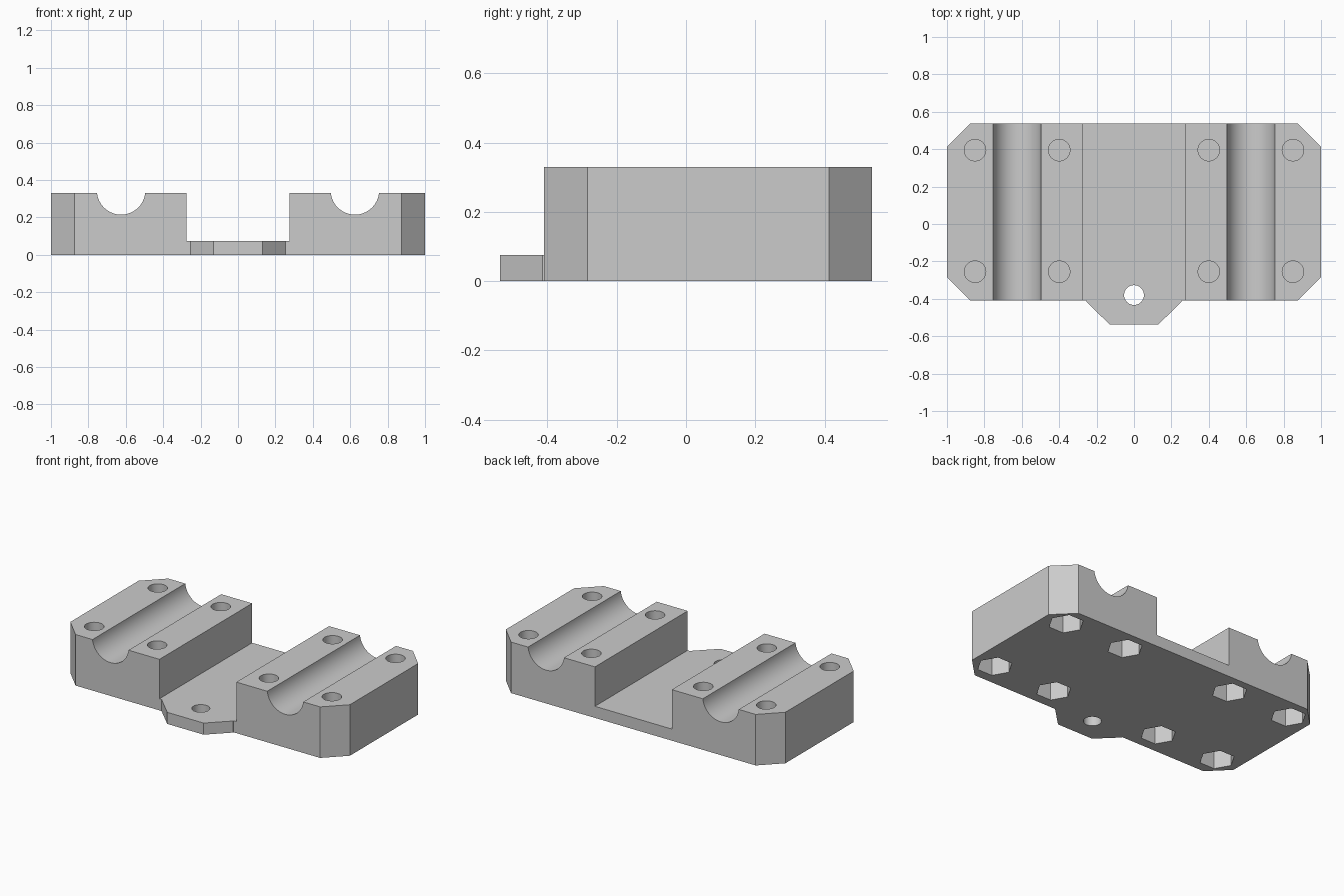
import bpy, bmesh
from math import sin, cos, pi, asin
from mathutils import Vector, Matrix

if "Cube" in bpy.data.objects:
    bpy.data.objects.remove(bpy.data.objects["Cube"], do_unlink=True)

HEIGHT, FLOOR, CHAMFER = 0.33, 0.075, 0.125
FRONT, BACK, TAB_FRONT = -0.41, 0.5375, -0.5375
CHANNEL = 0.275
GROOVE_X, GROOVE_R, GROOVE_Z = 0.625, 0.1295, 0.3445

# Single grey plastic
grey = bpy.data.materials.new("grey_plastic")
grey.use_nodes = True
colour = (0.6, 0.6, 0.6, 1)
grey.diffuse_color = colour
grey.node_tree.nodes["Principled BSDF"].inputs["Base Color"].default_value = colour


def make_object(name, bm):
    bmesh.ops.recalc_face_normals(bm, faces=bm.faces)
    mesh = bpy.data.meshes.new(name)
    bm.to_mesh(mesh)
    bm.free()
    mesh.materials.append(grey)
    obj = bpy.data.objects.new(name, mesh)
    bpy.context.collection.objects.link(obj)
    return obj


def prism(points, direction):
    """Extrude a closed outline along a direction."""
    bm = bmesh.new()
    face = bm.faces.new([bm.verts.new(p) for p in points])
    out = bmesh.ops.extrude_face_region(bm, geom=[face], use_keep_orig=True)
    verts = [g for g in out["geom"] if isinstance(g, bmesh.types.BMVert)]
    bmesh.ops.translate(bm, verts=verts, vec=Vector(direction))
    return bm


def add_plug(bm, x, y, low, high, radius, sides):
    """Upright cylinder or hexagon with a corner facing sideways."""
    start = pi / 2 if sides == 6 else 0
    place = Matrix.Translation((x, y, (low + high) / 2)) @ Matrix.Rotation(start, 4, "Z")
    bmesh.ops.create_cone(bm, cap_ends=True, segments=sides, radius1=radius,
                          radius2=radius, depth=high - low, matrix=place)


def combine(target, tool, operation):
    mod = target.modifiers.new(operation.lower(), "BOOLEAN")
    mod.operation, mod.solver, mod.object = operation, "EXACT", tool
    bpy.context.view_layer.objects.active = target
    bpy.ops.object.modifier_apply(modifier=mod.name)
    bpy.data.objects.remove(tool, do_unlink=True)


# Body profile: half outline with the rod groove, then mirrored
lip = asin((GROOVE_Z - HEIGHT) / GROOVE_R)
steps = 32
half = [(CHANNEL, FLOOR), (CHANNEL, HEIGHT)]
for i in range(steps + 1):
    a = pi + lip + (pi - 2 * lip) * i / steps
    half.append((GROOVE_X + GROOVE_R * cos(a), GROOVE_Z + GROOVE_R * sin(a)))
half += [(1, HEIGHT), (1, 0)]
outline = half + [(-x, z) for x, z in reversed(half)]
bm = prism([(x, FRONT, z) for x, z in outline], (0, BACK - FRONT, 0))

# Chamfered upright corners
corners = [e for e in bm.edges
           if all(abs(v.co.x) > 0.99 for v in e.verts)
           and abs(e.verts[0].co.z - e.verts[1].co.z) > 0.1]
bmesh.ops.bevel(bm, geom=corners, offset=CHAMFER, segments=1, affect="EDGES")
body = make_object("rod_clamp_body", bm)

# Front mounting tab
side = [(0.255, -0.3), (0.255, FRONT - 0.005), (0.13, TAB_FRONT)]
footprint = side + [(-x, y) for x, y in reversed(side)]
tab = make_object("front_tab", prism([(x, y, 0) for x, y in footprint], (0, 0, FLOOR)))
combine(body, tab, "UNION")

# Blind bolt holes above, hexagonal nut pockets below, one through hole in the tab
bm = bmesh.new()
for x in (-0.85, -0.4, 0.4, 0.85):
    for y in (-0.255, 0.395):
        add_plug(bm, x, y, 0.17, HEIGHT + 0.1, 0.0575, 40)
        add_plug(bm, x, y, -0.1, 0.16, 0.106, 6)
add_plug(bm, 0, -0.38, -0.1, FLOOR + 0.1, 0.053, 40)
combine(body, make_object("hole_cutter", bm), "DIFFERENCE")

# Smooth grooves and holes, sharp edges elsewhere
bpy.ops.object.select_all(action="DESELECT")
body.select_set(True)
bpy.context.view_layer.objects.active = body
bpy.ops.object.shade_smooth_by_angle(angle=pi / 6)
